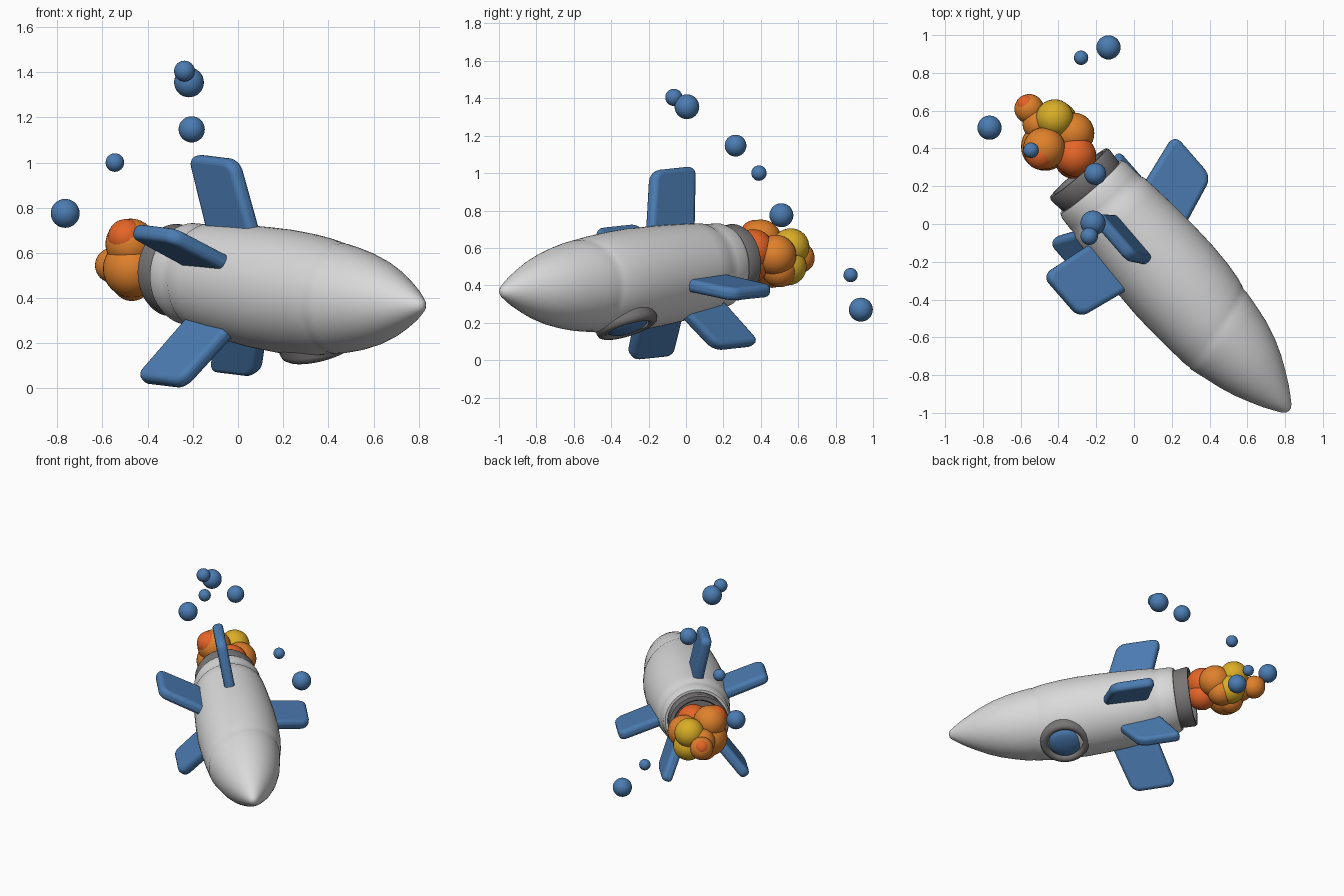
import bpy, bmesh, math
from mathutils import Vector, Matrix

if "Cube" in bpy.data.objects:
    bpy.data.objects.remove(bpy.data.objects["Cube"])


def material(name, rgb):
    m = bpy.data.materials.new(name)
    m.use_nodes = True
    m.diffuse_color = (*rgb, 1)
    m.node_tree.nodes["Principled BSDF"].inputs["Base Color"].default_value = (*rgb, 1)
    return m


BLUE = material("blue", (0.07, 0.2, 0.44))
HULL = material("light grey", (0.7, 0.7, 0.7))
DARK = material("dark grey", (0.19, 0.18, 0.18))
ORANGE = material("orange", (0.74, 0.22, 0.025))
RED = material("red orange", (0.78, 0.13, 0.02))
YELLOW = material("yellow", (0.7, 0.42, 0.02))
made = []

# Rocket frame: origin at the nose tip, +z forward, +y up
fwd = Vector((0.656, -0.755, -0.08)).normalized()
side = Vector((0.755, 0.656, 0)).normalized()
up = fwd.cross(side)
FRAME = Matrix.Translation((0.82, -0.99, 0.365)) @ Matrix((side, up, fwd)).transposed().to_4x4()


def finish(bm, name, mat, matrix):
    bmesh.ops.recalc_face_normals(bm, faces=bm.faces)
    me = bpy.data.meshes.new(name)
    bm.to_mesh(me)
    bm.free()
    me.materials.append(mat)
    ob = bpy.data.objects.new(name, me)
    ob.matrix_world = matrix
    bpy.context.collection.objects.link(ob)
    made.append(ob)
    return ob


def lathe(name, profile, mat, matrix, steps=64):
    """Spin (radius, height) points round the local z axis."""
    bm = bmesh.new()
    vs = [bm.verts.new((r, 0, z)) for r, z in profile]
    edges = [bm.edges.new(pair) for pair in zip(vs, vs[1:])]
    bmesh.ops.spin(bm, geom=vs + edges, cent=(0, 0, 0), axis=(0, 0, 1),
                   angle=math.tau, steps=steps, use_duplicate=False)
    bmesh.ops.remove_doubles(bm, verts=bm.verts, dist=0.0005)
    return finish(bm, name, mat, matrix)


def bend(ob):
    """Sag the belly a little and lift the tail."""
    for v in ob.data.vertices:
        t = -v.co.z
        v.co.x -= 0.005 * t * t
        v.co.y += 0.0335 * t * t - 0.041 * t


def ball(name, x, y, z, r, mat):
    bm = bmesh.new()
    bmesh.ops.create_uvsphere(bm, u_segments=32, v_segments=16, radius=r)
    return finish(bm, name, mat, Matrix.Translation((x, y, z)))


# Hull with a nose seam and a stepped tail band
hull_profile = [(0, 0), (0.018, 0.004), (0.035, 0.02), (0.062, 0.06), (0.09, 0.105),
                (0.127, 0.175), (0.163, 0.25), (0.195, 0.335), (0.221, 0.43),
                (0.237, 0.51), (0.245, 0.565), (0.244, 0.583), (0.25, 0.605),
                (0.26, 0.68), (0.27, 0.8), (0.274, 0.93), (0.27, 1.08),
                (0.262, 1.22), (0.25, 1.36), (0.242, 1.44), (0.231, 1.46),
                (0.23, 1.5), (0.225, 1.565), (0.214, 1.59), (0, 1.59)]
hull = lathe("hull", [(r, -t) for r, t in hull_profile], HULL, FRAME)
for v in hull.data.vertices:  # the seam ring leans to one side
    v.co.z -= 0.25 * v.co.x * math.exp(-((v.co.z + 0.583) / 0.1) ** 2)
bend(hull)

# Engine nozzle, hollow at the back
nozzle_profile = [(0.18, 1.56), (0.198, 1.59), (0.205, 1.675), (0.198, 1.69),
                  (0.172, 1.69), (0.162, 1.675), (0.15, 1.6), (0, 1.6)]
bend(lathe("nozzle", [(r, -t) for r, t in nozzle_profile], DARK, FRAME))


# Fins: swept plates with rounded corners
def fin(name, angle, reach, shift=0.0):
    bm = bmesh.new()
    bmesh.ops.create_cube(bm, size=1)
    for v in bm.verts:
        outer, front = v.co.x > 0, v.co.z > 0
        v.co.x = reach if outer else 0.17
        v.co.y *= 0.07
        if outer:
            t = 1.2 if front else 1.5
        else:
            t = 1.08 if front else 1.4
        v.co.z = -t - (shift if outer else shift / 2)
    corners = [e for e in bm.edges
               if abs(e.verts[0].co.y - e.verts[1].co.y) > 0.05 and e.verts[0].co.x > 0.3]
    bmesh.ops.bevel(bm, geom=corners, offset=0.055, segments=5, profile=0.5, affect="EDGES")
    ob = finish(bm, name, BLUE, FRAME @ Matrix.Rotation(math.radians(angle), 4, "Z"))
    bevel = ob.modifiers.new("round", "BEVEL")
    bevel.width = 0.027
    bevel.segments = 4
    bevel.limit_method = "ANGLE"
    bevel.angle_limit = math.radians(50)


fin("top_fin", 100, 0.562)
fin("upper_right_fin", 156, 0.56, -0.08)
fin("lower_right_fin", 231.5, 0.575, -0.015)
fin("lower_left_fin", 296, 0.46, 0.12)
fin("left_fin", 347, 0.515)

# Round window low on the left flank
WINDOW = (FRAME @ Matrix.Translation((0, -0.013, -0.8))
          @ Matrix.Rotation(math.radians(-69), 4, "Z")
          @ Matrix.Translation((0.262, 0, 0)) @ Matrix.Rotation(math.pi / 2, 4, "Y"))
lathe("window_frame", [(0.165, -0.08), (0.17, -0.02), (0.164, 0.0), (0.15, 0.011),
                       (0.135, 0.012), (0.122, 0.006), (0.114, -0.006), (0.113, -0.04)],
      DARK, WINDOW, 48)
lathe("window_glass", [(0.116, -0.02), (0.108, 0.0), (0.085, 0.014), (0.045, 0.023),
                       (0, 0.026)], BLUE, WINDOW, 48)

# Exhaust flame made of overlapping balls
flame = [(-0.31, 0.36, 0.59, 0.11, RED), (-0.32, 0.34, 0.51, 0.1, RED),
         (-0.475, 0.40, 0.64, 0.112, ORANGE), (-0.47, 0.41, 0.53, 0.128, ORANGE),
         (-0.32, 0.48, 0.56, 0.11, ORANGE), (-0.42, 0.56, 0.605, 0.1, YELLOW),
         (-0.40, 0.545, 0.5, 0.1, YELLOW), (-0.47, 0.46, 0.475, 0.088, ORANGE),
         (-0.50, 0.53, 0.55, 0.09, ORANGE), (-0.36, 0.5, 0.485, 0.095, ORANGE),
         (-0.555, 0.61, 0.545, 0.078, ORANGE), (-0.57, 0.63, 0.565, 0.053, RED),
         (-0.495, 0.37, 0.668, 0.082, RED)]
for i, (x, y, z, r, mat) in enumerate(flame, 1):
    ball(f"flame_ball_{i}", x, y, z, r, mat)

# Loose blue balls drifting around the tail
drift = [(-0.135, 0.935, 0.27, 0.064), (-0.28, 0.88, 0.455, 0.038),
         (-0.765, 0.51, 0.775, 0.064), (-0.545, 0.39, 1.0, 0.041),
         (-0.205, 0.265, 1.147, 0.058), (-0.217, 0.005, 1.355, 0.066),
         (-0.237, -0.065, 1.405, 0.046)]
for i, (x, y, z, r) in enumerate(drift, 1):
    ball(f"drifting_ball_{i}", x, y, z, r, BLUE)

# Smooth shading with sharp edges kept
bpy.ops.object.select_all(action="DESELECT")
for ob in made:
    ob.select_set(True)
bpy.context.view_layer.objects.active = made[0]
bpy.ops.object.shade_smooth_by_angle(angle=math.radians(40))
